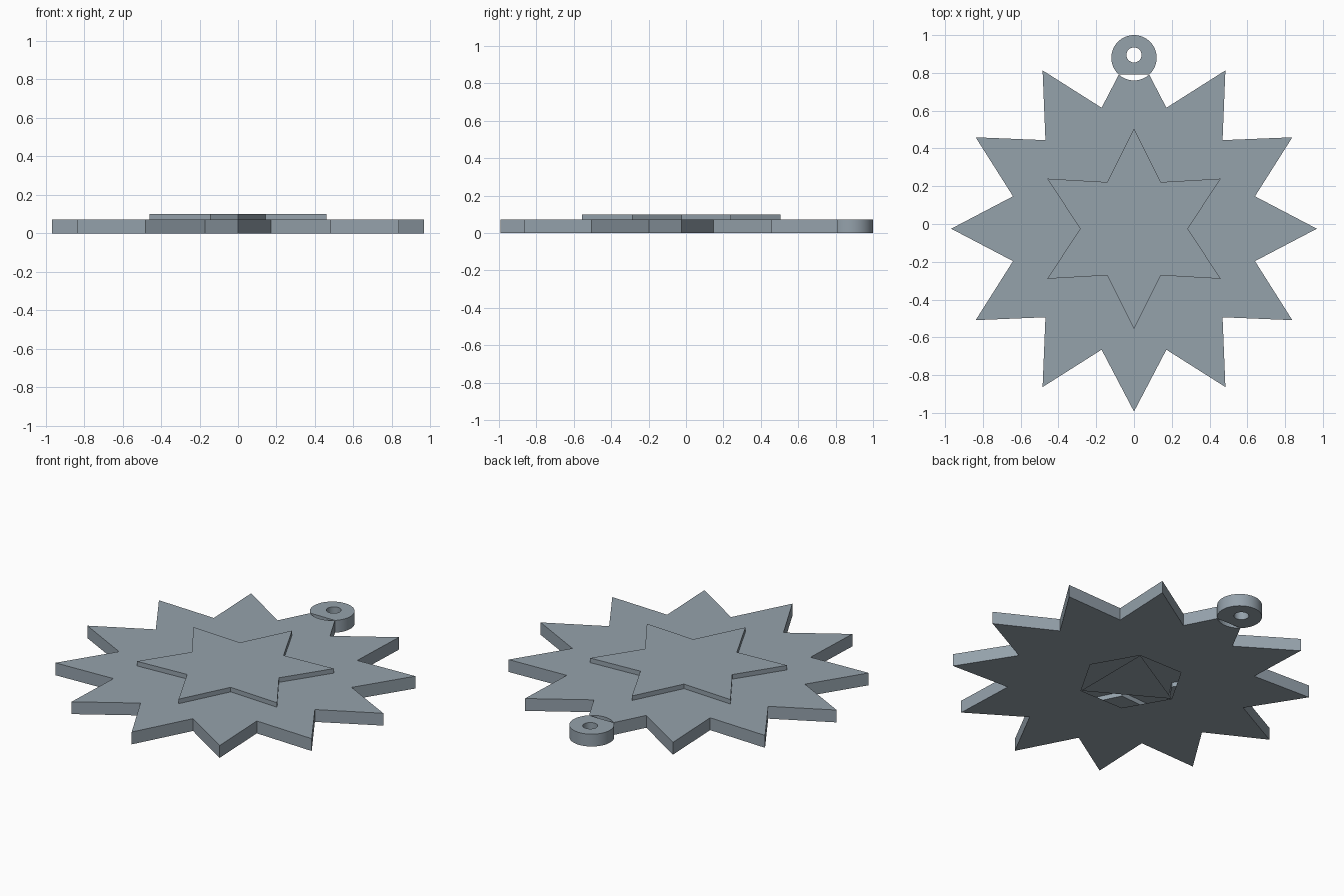
import bpy, bmesh
from math import sin, cos, radians
from mathutils import Vector

cube = bpy.data.objects.get("Cube")
if cube:
    bpy.data.objects.remove(cube, do_unlink=True)

CY = -0.025      # centre of the stars along y
THICK = 0.073    # thickness of the large star and the loop
TOP = 0.1        # top of the raised star
LOOP_Y, LOOP_R = 0.88, 0.12
CUT = 48         # angle below horizontal where the loop meets the star

steel = bpy.data.materials.new("blue_grey")
steel.use_nodes = True
steel.diffuse_color = (0.30, 0.36, 0.41, 1)
steel.node_tree.nodes["Principled BSDF"].inputs["Base Color"].default_value = steel.diffuse_color


def polar(radius, degrees, cy=CY):
    a = radians(degrees)
    return (radius * cos(a), cy + radius * sin(a))


def star(points, outer, inner, start):
    """Star outline, counter-clockwise, beginning on a tip."""
    step = 180 / points
    return [polar(inner if i % 2 else outer, start + i * step) for i in range(2 * points)]


def arc(radius, a, b, count, cy):
    return [polar(radius, a + (b - a) * i / count, cy) for i in range(count + 1)]


def loop_of(bm, outline, z):
    return [bm.verts.new((x, y, z)) for x, y in outline]


def wall(bm, low, high, inward=False):
    n = len(low)
    for i in range(n):
        j = (i + 1) % n
        quad = [low[i], low[j], high[j], high[i]]
        bm.faces.new(quad[::-1] if inward else quad)


def fill(bm, loops, up):
    """Flat face bounded by the first loop, with the other loops as holes."""
    edges = []
    for loop in loops:
        for i, v in enumerate(loop):
            w = loop[(i + 1) % len(loop)]
            edges.append(bm.edges.get((v, w)) or bm.edges.new((v, w)))
    out = bmesh.ops.triangle_fill(bm, edges=edges, use_beauty=True,
                                  use_dissolve=False, normal=Vector((0, 0, up)))
    for f in out["geom"]:
        if isinstance(f, bmesh.types.BMFace):
            f.normal_update()
            if f.normal.z * up < 0:
                f.normal_flip()


def finish(bm, name):
    mesh = bpy.data.meshes.new(name)
    bm.to_mesh(mesh)
    bm.free()
    mesh.materials.append(steel)
    obj = bpy.data.objects.new(name, mesh)
    bpy.context.collection.objects.link(obj)
    return obj


# Outlines: the top tip of the large star is bitten off by the loop
notch = arc(LOOP_R, 180 + CUT, 360 - CUT, 12, LOOP_Y)[::-1]
big = notch[:] + star(12, 0.968, 0.663, 90)[1:]
small = star(6, 0.53, 0.285, 90)
hexagon = [polar(0.285, 60 * i) for i in range(6)]

# Large star: hollow slab, open below the raised star
bm = bmesh.new()
low, high = loop_of(bm, big, 0), loop_of(bm, big, THICK)
wall(bm, low, high)
hex_low = loop_of(bm, hexagon, 0)
fill(bm, [low, hex_low], -1)
fill(bm, [high, loop_of(bm, small, THICK)], 1)
# Triangle closing the middle of the hexagonal opening
bm.faces.new([hex_low[i] for i in (5, 3, 1)])
finish(bm, "large_star")

# Raised star
bm = bmesh.new()
low, high = loop_of(bm, small, THICK), loop_of(bm, small, TOP)
wall(bm, low, high)
bm.faces.new(high)
finish(bm, "raised_star")

# Hanging loop, cut flat where it meets the star
outer = arc(LOOP_R, -CUT, 180 + CUT, 48, LOOP_Y)
hole = arc(0.04, 0, 360, 32, 0.895)[:-1]
bm = bmesh.new()
low, high = loop_of(bm, outer, 0), loop_of(bm, outer, THICK)
hole_low, hole_high = loop_of(bm, hole, 0), loop_of(bm, hole, THICK)
wall(bm, low, high)
wall(bm, hole_low, hole_high, inward=True)
fill(bm, [low, hole_low], -1)
fill(bm, [high, hole_high], 1)
ring = finish(bm, "hanging_loop")

bpy.ops.object.select_all(action="DESELECT")
ring.select_set(True)
bpy.context.view_layer.objects.active = ring
bpy.ops.object.shade_smooth_by_angle(angle=radians(30))
